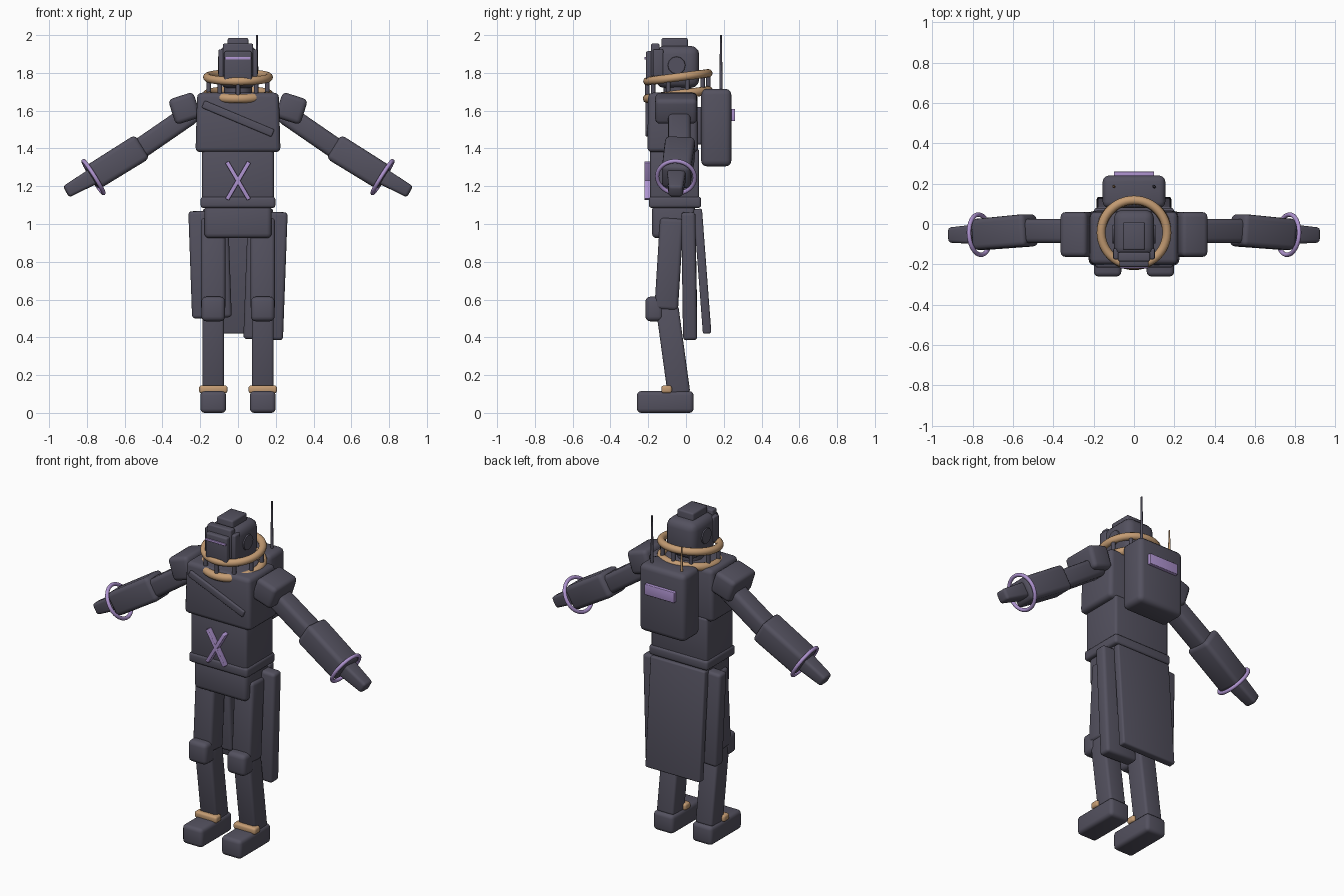
import bpy, bmesh, math
from mathutils import Vector, Matrix

cube = bpy.data.objects.get("Cube")
if cube:
    bpy.data.objects.remove(cube, do_unlink=True)


def material(name, rgb):
    m = bpy.data.materials.new(name)
    m.use_nodes = True
    m.diffuse_color = (*rgb, 1)
    bsdf = m.node_tree.nodes["Principled BSDF"]
    bsdf.inputs["Base Color"].default_value = (*rgb, 1)
    bsdf.inputs["Roughness"].default_value = 0.7
    return m


DARK = material("dark_slate", (0.088, 0.083, 0.115))
TAN = material("warm_tan", (0.55, 0.33, 0.17))
VIOLET = material("soft_violet", (0.42, 0.29, 0.62))


def finish(name, bm, mat, matrix):
    me = bpy.data.meshes.new(name)
    bm.to_mesh(me)
    bm.free()
    ob = bpy.data.objects.new(name, me)
    bpy.context.collection.objects.link(ob)
    me.materials.append(mat)
    ob.matrix_world = matrix
    bpy.ops.object.select_all(action='DESELECT')
    ob.select_set(True)
    bpy.context.view_layer.objects.active = ob
    bpy.ops.object.shade_smooth_by_angle(angle=math.radians(35))
    return ob


def block(name, size, matrix, mat=DARK, bevel=0.015, taper=1.0):
    """Rounded box; taper scales its top end."""
    bm = bmesh.new()
    bmesh.ops.create_cube(bm, size=1)
    for v in bm.verts:
        k = taper if v.co.z > 0 else 1
        v.co = Vector((v.co.x * size[0] * k, v.co.y * size[1] * k, v.co.z * size[2]))
    bmesh.ops.bevel(bm, geom=bm.edges[:], offset=bevel, segments=3,
                    profile=0.5, affect='EDGES')
    return finish(name, bm, mat, matrix)


def box(name, x, y, z, mat=DARK, bevel=0.015, taper=1.0):
    """Box from (min, max) ranges."""
    mid = Vector([(a + b) / 2 for a, b in (x, y, z)])
    size = [b - a for a, b in (x, y, z)]
    return block(name, size, Matrix.Translation(mid), mat, bevel, taper)


def along(a, b):
    """Frame at the middle of a-b with z along it and y kept near world y."""
    a, b = Vector(a), Vector(b)
    z = (b - a).normalized()
    x = Vector((0, 1, 0)).cross(z).normalized()
    rot = Matrix((x, z.cross(x), z)).transposed().to_4x4()
    return Matrix.Translation((a + b) / 2) @ rot, (b - a).length


def limb(name, a, b, w, d, mat=DARK, bevel=0.015, taper=1.0):
    m, length = along(a, b)
    return block(name, (w, d, length), m, mat, bevel, taper)


def rod(name, a, b, r1, r2, mat=DARK):
    m, length = along(a, b)
    bm = bmesh.new()
    bmesh.ops.create_cone(bm, cap_ends=True, segments=12, radius1=r1,
                          radius2=r2, depth=length)
    return finish(name, bm, mat, m)


def torus(name, matrix, major, minor, mat):
    bm = bmesh.new()
    n, k = 48, 12
    rings = []
    for i in range(n):
        a = math.tau * i / n
        rings.append([bm.verts.new((
            (major + minor * math.cos(math.tau * j / k)) * math.cos(a),
            (major + minor * math.cos(math.tau * j / k)) * math.sin(a),
            minor * math.sin(math.tau * j / k))) for j in range(k)])
    for i in range(n):
        p, q = rings[i], rings[(i + 1) % n]
        for j in range(k):
            bm.faces.new((p[j], q[j], q[(j + 1) % k], p[(j + 1) % k]))
    return finish(name, bm, mat, matrix)


# Torso
box("chest", (-0.225, 0.225), (-0.205, 0.065), (1.38, 1.695), bevel=0.025, taper=0.96)
box("abdomen", (-0.19, 0.19), (-0.19, 0.07), (1.12, 1.40))
box("belt", (-0.198, 0.198), (-0.197, 0.08), (1.085, 1.145))
box("pelvis", (-0.178, 0.178), (-0.18, 0.05), (0.925, 1.10), bevel=0.025)
limb("chest_strap", (-0.185, -0.2, 1.635), (0.185, -0.2, 1.48), 0.042, 0.03, bevel=0.008)
for s in (-1, 1):
    limb("belly_cross_bar", (-0.058 * s, -0.203, 1.13), (0.058 * s, -0.203, 1.328),
         0.022, 0.036, VIOLET, 0.004)

# Collar: two tilted rings joined by posts
tilt = Matrix.Rotation(math.radians(7.5), 4, 'X')
low = Matrix.Translation((0, -0.043, 1.685)) @ tilt
high = Matrix.Translation((0, -0.043, 1.777)) @ tilt
torus("lower_collar_ring", low, 0.163, 0.024, TAN)
torus("upper_collar_ring", high, 0.163, 0.022, TAN)
for i in range(10):
    a = math.tau * (i + 0.5) / 10
    p = Vector((0.163 * math.cos(a), 0.163 * math.sin(a), 0))
    rod("collar_post", low @ p, high @ p, 0.012, 0.012)

# Head
rod("neck", (0, -0.045, 1.66), (0, -0.045, 1.78), 0.075, 0.075)
box("helmet", (-0.1, 0.1), (-0.16, 0.07), (1.72, 1.943), bevel=0.045)
box("helmet_crest", (-0.055, 0.055), (-0.13, 0.01), (1.88, 1.985), bevel=0.01)
box("brow_plate", (-0.08, 0.08), (-0.185, -0.14), (1.78, 1.955), bevel=0.008)
box("cheek_guard", (-0.103, 0.103), (-0.175, -0.12), (1.77, 1.925), bevel=0.008)
box("face_plate", (-0.073, 0.073), (-0.213, -0.15), (1.755, 1.915), bevel=0.01)
box("visor_slit", (-0.07, 0.07), (-0.22, -0.212), (1.87, 1.884), VIOLET, 0.002)
for s in (-1, 1):
    rod("ear_disc", (0.09 * s, -0.05, 1.84), (0.107 * s, -0.05, 1.84), 0.05, 0.045)

# Backpack
box("backpack", (-0.155, 0.155), (0.08, 0.24), (1.305, 1.715), bevel=0.03)
box("backpack_mount", (-0.1, 0.1), (0.05, 0.1), (1.42, 1.62))
box("backpack_plate", (-0.1, 0.1), (0.23, 0.26), (1.545, 1.61), VIOLET, 0.004)
rod("long_antenna", (0.1, 0.185, 1.7), (0.1, 0.185, 2.0), 0.009, 0.005)
rod("short_antenna", (-0.1, 0.185, 1.7), (-0.1, 0.185, 1.86), 0.008, 0.004, TAN)

# Arms and legs, one pass per side
for s, side in ((1, "left"), (-1, "right")):
    pad = Matrix.Translation((0.283 * s, -0.052, 1.612)) @ Matrix.Rotation(
        math.radians(18 * s), 4, 'Y')
    block(side + "_shoulder_pad", (0.14, 0.222, 0.14), pad, bevel=0.025)
    limb(side + "_upper_arm", (0.24 * s, -0.035, 1.59), (0.56 * s, -0.035, 1.37),
         0.11, 0.12, bevel=0.025)
    wrist = (0.775 * s, -0.053, 1.243)
    elbow = (0.51 * s, -0.03, 1.408)
    limb(side + "_forearm", elbow, wrist, 0.148, 0.16, bevel=0.025, taper=0.96)
    limb(side + "_hand", (0.75 * s, -0.05, 1.262), (0.91 * s, -0.055, 1.17),
         0.09, 0.1, bevel=0.016, taper=0.75)
    cuff = along(elbow, wrist)[0].copy()
    cuff.translation = (0.765 * s, -0.053, 1.248)
    torus(side + "_wrist_ring", cuff, 0.1, 0.011, VIOLET)

    x = 0.131 * s
    limb(side + "_thigh", (x, -0.105, 0.545), (x, -0.075, 1.03), 0.13, 0.125, bevel=0.02)
    limb(side + "_shin", (x, -0.037, 0.1), (x, -0.1, 0.56), 0.115, 0.12, bevel=0.015)
    box(side + "_knee_pad", (x - 0.063, x + 0.063), (-0.215, -0.12), (0.485, 0.615),
        bevel=0.025)
    box(side + "_foot", (x - 0.068, x + 0.068), (-0.26, 0.04), (0, 0.115), bevel=0.022)
    box(side + "_ankle_band", (x - 0.075, x + 0.075), (-0.13, -0.075), (0.105, 0.145),
        TAN, 0.012)

# Long coat tails
limb("back_coat_tail", (0, 0.112, 0.42), (0, 0.062, 1.08), 0.37, 0.045, bevel=0.01)
limb("left_coat_tail", (0.133, 0.022, 0.388), (0.158, 0.012, 1.065), 0.21, 0.075, bevel=0.018)
limb("right_coat_tail", (-0.138, 0.022, 0.503), (-0.158, 0.012, 1.07), 0.21, 0.075, bevel=0.018)
